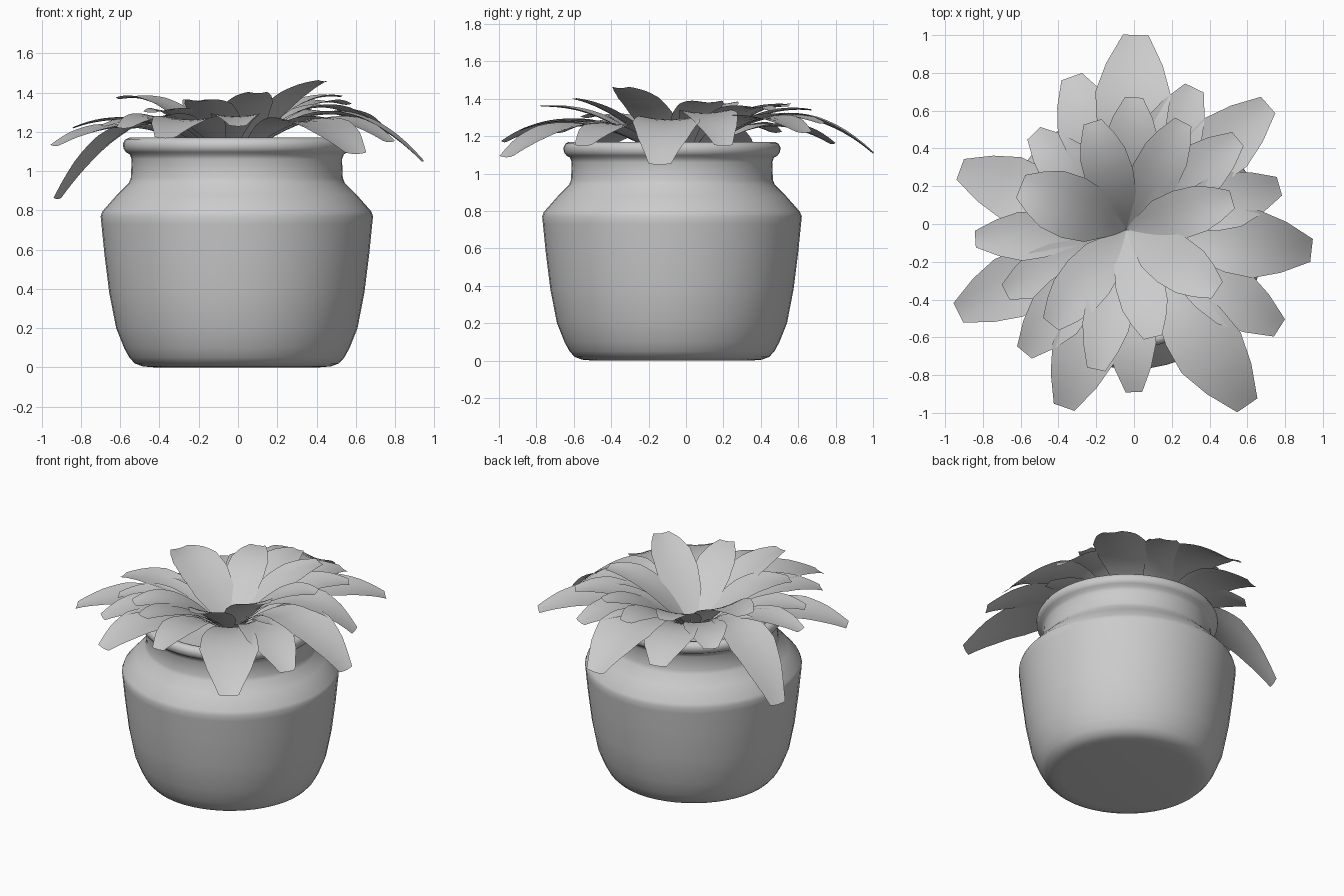
import bpy, math
from mathutils import Vector

CX, CY = -0.006, -0.075


def make(name, verts, faces, angle):
    me = bpy.data.meshes.new(name)
    me.from_pydata(verts, [], faces)
    ob = bpy.data.objects.new(name, me)
    bpy.context.collection.objects.link(ob)
    bpy.ops.object.select_all(action='DESELECT')
    ob.select_set(True)
    bpy.context.view_layer.objects.active = ob
    bpy.ops.object.shade_smooth_by_angle(angle=math.radians(angle))
    return ob


def lathe(name, profile, n=48):
    verts, faces = [], []
    for r, z in profile:
        for i in range(n):
            a = 2 * math.pi * i / n
            verts.append((CX + r * math.cos(a), CY + r * math.sin(a), z))
    for k in range(len(profile) - 1):
        for i in range(n):
            j = (i + 1) % n
            faces.append((k * n + i, k * n + j, (k + 1) * n + j, (k + 1) * n + i))
    faces.append(tuple(reversed(range(n))))
    last = (len(profile) - 1) * n
    faces.append(tuple(range(last, last + n)))
    return make(name, verts, faces, 50)


# Pot: rounded base, body, shoulder, neck, rolled rim, inner wall and soil level
lathe("pot", [
    (0.42, 0.0), (0.48, 0.005), (0.52, 0.02), (0.548, 0.05), (0.575, 0.1), (0.615, 0.2),
    (0.65, 0.38), (0.675, 0.58), (0.69, 0.73), (0.694, 0.77), (0.685, 0.795),
    (0.61, 0.88), (0.55, 0.94), (0.54, 0.965), (0.536, 1.06), (0.545, 1.085),
    (0.565, 1.097), (0.578, 1.115), (0.58, 1.14), (0.57, 1.16), (0.55, 1.17),
    (0.525, 1.165), (0.51, 1.14), (0.50, 1.08), (0.50, 0.95)])

# Half-width along a leaf as fractions of its maximum
OUTER = [(0, .04), (.2, .28), (.35, .58), (.55, .92), (.7, 1), (.85, .75), (1, .34)]
INNER = [(0, .05), (.12, .4), (.3, .85), (.5, 1), (.7, .95), (.85, .72), (1, .38)]
BASE = Vector((-0.04, -0.03, 1.0))


def half_width(shape, t):
    for (a, u), (b, v) in zip(shape, shape[1:]):
        if t <= b + 1e-6:
            return u + (v - u) * (t - a) / (b - a)


def leaf(name, shape, tx, ty, peak, tip, width):
    # Arched strip through base, peak (60 % along) and tip, slightly cupped across
    d = Vector((tx - BASE.x, ty - BASE.y, 0))
    side = Vector((-d.y, d.x, 0)).normalized()
    verts, faces = [], []
    n, m, p = 20, 4, 0.6
    for k in range(n + 1):
        t = k / n
        z = (BASE.z * (t - p) * (t - 1) / p + peak * t * (t - 1) / (p * (p - 1))
             + tip * t * (t - p) / (1 - p))
        w = half_width(shape, t) * width / 2
        for j in range(m + 1):
            s = 2 * j / m - 1
            v = BASE + d * t + side * (s * w)
            v.z = z + 0.12 * w * (s * s - 0.4)
            verts.append(v)
    for k in range(n):
        for j in range(m):
            a = k * (m + 1) + j
            faces.append((a, a + m + 1, a + m + 2, a + 1))
    make(name, verts, faces, 60)


# Leaves: tip x, tip y, peak height, tip height, width
OUTER_LEAVES = [
    (0.01, 1.00, 1.31, 1.11, .40), (-0.33, 0.78, 1.26, 1.16, .34),
    (0.32, 0.72, 1.30, 1.27, .32), (0.71, 0.63, 1.30, 1.22, .34),
    (0.77, 0.20, 1.33, 1.15, .30), (0.94, -0.14, 1.29, 1.05, .36),
    (0.77, -0.55, 1.27, 1.15, .32), (0.60, -0.96, 1.26, 1.09, .38),
    (0.00, -0.89, 1.28, 1.23, .26), (-0.37, -0.97, 1.27, 1.17, .34),
    (-0.93, -0.47, 1.23, 1.13, .34), (-0.92, 0.29, 1.22, 0.86, .34),
    # middle ring
    (0.55, 0.45, 1.33, 1.34, .28), (-0.58, -0.68, 1.28, 1.22, .30),
    (-0.68, -0.36, 1.25, 1.23, .26), (-0.84, -0.08, 1.26, 1.22, .26),
    (-0.53, 0.48, 1.26, 1.22, .28), (0.00, 0.67, 1.31, 1.34, .28),
    (0.58, -0.17, 1.25, 1.24, .24),
]
INNER_LEAVES = [
    (-0.22, 0.54, 1.31, 1.36, .26), (0.26, 0.54, 1.31, 1.37, .26),
    (-0.60, 0.20, 1.34, 1.37, .34), (0.52, 0.13, 1.34, 1.38, .26),
    (0.44, -0.35, 1.36, 1.46, .28), (-0.44, -0.53, 1.29, 1.30, .28),
    (-0.20, -0.77, 1.31, 1.36, .26), (0.10, -0.60, 1.31, 1.40, .26),
]
for i, args in enumerate(OUTER_LEAVES):
    leaf(f"outer_leaf_{i + 1:02d}", OUTER, *args)
for i, args in enumerate(INNER_LEAVES):
    leaf(f"inner_leaf_{i + 1:02d}", INNER, *args)
